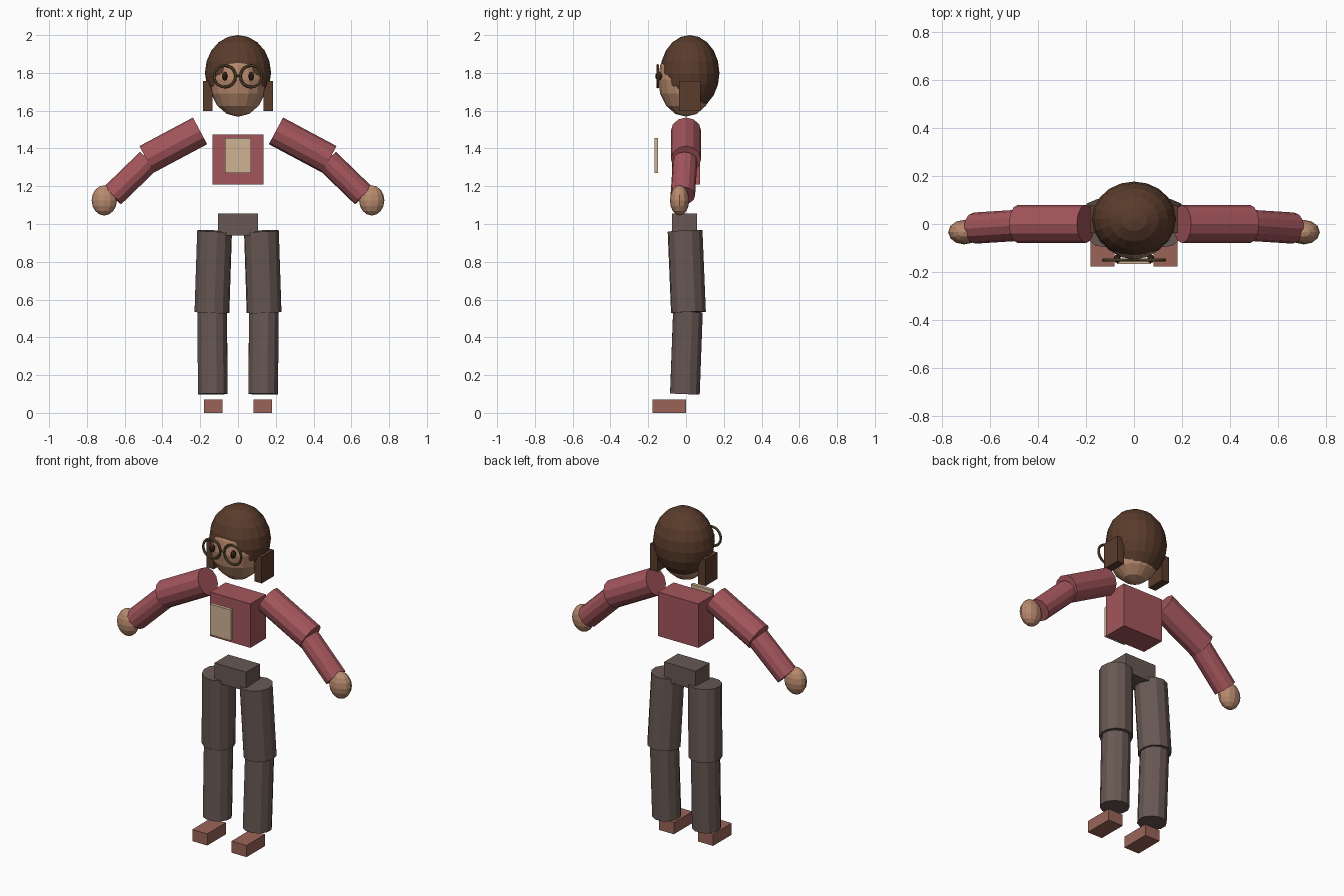
import bpy, math
from mathutils import Vector

if "Cube" in bpy.data.objects:
    bpy.data.objects.remove(bpy.data.objects["Cube"])


def material(name, r, g, b):
    lin = [((c / 255 + 0.055) / 1.055) ** 2.4 for c in (r, g, b)]
    m = bpy.data.materials.new(name)
    m.diffuse_color = (*lin, 1)
    m.use_nodes = True
    m.node_tree.nodes["Principled BSDF"].inputs["Base Color"].default_value = m.diffuse_color
    return m


SKIN = material("skin", 184, 138, 110)
HAIR = material("brown hair", 90, 60, 44)
SLEEVE = material("red knit", 164, 86, 92)
TROUSER = material("grey cloth", 104, 88, 83)
SHOE = material("brown leather", 154, 100, 88)
PANEL = material("tan panel", 208, 178, 148)
FRAME = material("bronze frame", 98, 78, 50)
EYE = material("dark eye", 58, 36, 26)


def finish(name, mat):
    o = bpy.context.object
    o.name = name
    o.data.materials.append(mat)
    return o


def box(name, lo, hi, mat):
    lo, hi = Vector(lo), Vector(hi)
    bpy.ops.mesh.primitive_cube_add(size=1, location=(lo + hi) / 2)
    bpy.context.object.scale = hi - lo
    return finish(name, mat)


def ball(name, centre, radii, mat, seg=16, rings=10):
    bpy.ops.mesh.primitive_uv_sphere_add(segments=seg, ring_count=rings, radius=1, location=centre)
    bpy.context.object.scale = radii
    return finish(name, mat)


def limb(name, a, b, r, mat, sides=12):
    a, b = Vector(a), Vector(b)
    bpy.ops.mesh.primitive_cylinder_add(vertices=sides, radius=r, depth=(b - a).length,
                                        location=(a + b) / 2)
    bpy.context.object.rotation_euler = (b - a).to_track_quat('Z', 'Y').to_euler()
    return finish(name, mat)


# Head and hair cap
ball("head", (0, 0, 1.765), (0.155, 0.148, 0.197), SKIN, 16, 8)
ball("hair_cap", (0, 0.02, 1.8), (0.175, 0.157, 0.2), HAIR, 20, 10)

# Torso, chest panel and hips
box("torso", (-0.135, -0.075, 1.21), (0.135, 0.075, 1.475), SLEEVE)
box("chest_panel", (-0.07, -0.167, 1.27), (0.07, -0.147, 1.455), PANEL)
box("hips", (-0.105, -0.073, 0.94), (0.105, 0.058, 1.055), TROUSER)

# Glasses bridge
limb("glasses_bridge", (-0.016, -0.15, 1.785), (0.016, -0.15, 1.785), 0.006, FRAME, 8)

for side, s in (("left", 1), ("right", -1)):
    # Face details
    box(f"{side}_hair_lock", (s * 0.16 - 0.024, -0.037, 1.597),
        (s * 0.16 + 0.024, 0.078, 1.756), HAIR)
    ball(f"{side}_eye", (s * 0.07, -0.145, 1.782), (0.015, 0.018, 0.023), EYE, 10, 6)
    bpy.ops.mesh.primitive_torus_add(major_radius=0.057, minor_radius=0.0075,
                                     major_segments=20, minor_segments=6,
                                     location=(s * 0.07, -0.15, 1.782),
                                     rotation=(math.pi / 2, 0, 0))
    finish(f"{side}_glasses_ring", FRAME)
    # Arm
    limb(f"{side}_upper_arm", (s * 0.201, 0, 1.493), (s * 0.484, 0, 1.342), 0.08, SLEEVE)
    limb(f"{side}_forearm", (s * 0.474, -0.005, 1.335), (s * 0.664, -0.017, 1.151), 0.065, SLEEVE)
    ball(f"{side}_hand", (s * 0.708, -0.034, 1.125), (0.067, 0.051, 0.08), SKIN, 12, 8)
    # Leg
    limb(f"{side}_thigh", (s * 0.124, -0.005, 0.963), (s * 0.138, 0.013, 0.532), 0.093, TROUSER)
    limb(f"{side}_shin", (s * 0.137, 0.01, 0.535), (s * 0.133, -0.006, 0.1), 0.081, TROUSER)
    box(f"{side}_shoe", (s * 0.131 - 0.05, -0.177, 0), (s * 0.131 + 0.05, 0, 0.07), SHOE)
